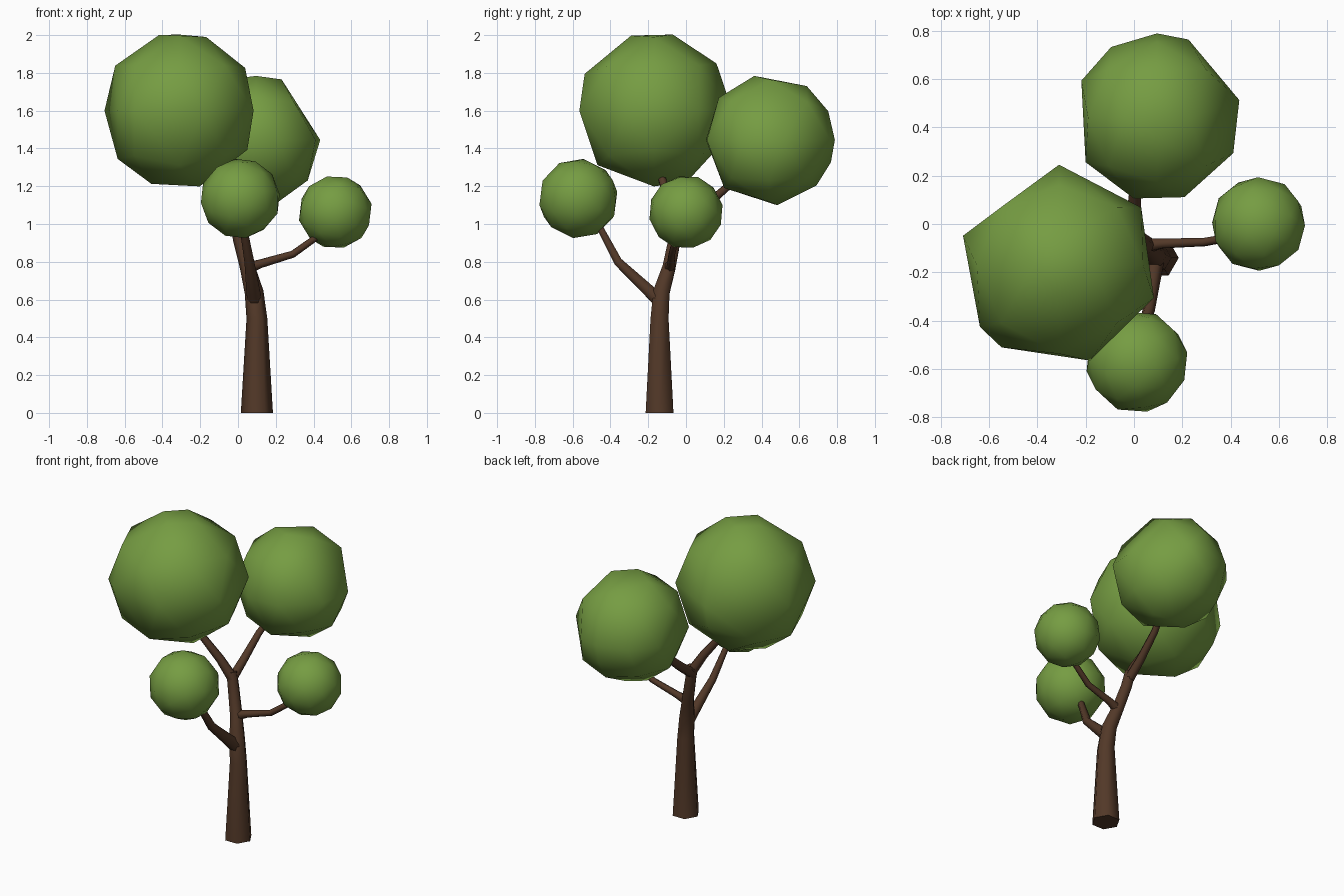
import bpy, bmesh, math
from mathutils import Vector, Euler

if "Cube" in bpy.data.objects:
    bpy.data.objects.remove(bpy.data.objects["Cube"])


def material(name, rgb):
    m = bpy.data.materials.new(name)
    m.diffuse_color = (*rgb, 1)
    m.use_nodes = True
    m.node_tree.nodes["Principled BSDF"].inputs["Base Color"].default_value = m.diffuse_color
    return m


LEAF = material("leaf green", (0.18, 0.335, 0.055))
BARK = material("bark brown", (0.085, 0.040, 0.021))


def finish(bm, name, mat):
    bmesh.ops.recalc_face_normals(bm, faces=bm.faces)
    for f in bm.faces:
        f.smooth = True
    me = bpy.data.meshes.new(name)
    bm.to_mesh(me)
    bm.free()
    me.materials.append(mat)
    ob = bpy.data.objects.new(name, me)
    bpy.context.collection.objects.link(ob)
    return ob


def tube(name, path, sides=6):
    """Tapered limb through (x, y, z, radius) points."""
    bm = bmesh.new()
    pts = [Vector(p[:3]) for p in path]
    rings = []
    for i, p in enumerate(pts):
        a, b = pts[max(i - 1, 0)], pts[min(i + 1, len(pts) - 1)]
        t = (b - a).normalized()
        if i == 0 and p.z == 0:
            t = Vector((0, 0, 1))
        rot = Vector((0, 0, 1)).rotation_difference(t)
        ring = []
        for k in range(sides):
            w = math.tau * k / sides
            ring.append(bm.verts.new(p + rot @ Vector((math.cos(w), math.sin(w), 0)) * path[i][3]))
        rings.append(ring)
    for lo, hi in zip(rings, rings[1:]):
        for k in range(sides):
            n = (k + 1) % sides
            bm.faces.new((lo[k], lo[n], hi[n], hi[k]))
    bm.faces.new(rings[0])
    bm.faces.new(rings[-1])
    ob = finish(bm, name, BARK)
    # keep the cut ends crisp
    bpy.context.view_layer.objects.active = ob
    ob.select_set(True)
    bpy.ops.object.shade_smooth_by_angle(angle=math.radians(65))
    ob.select_set(False)


def crown(name, centre, r, top, front, side):
    """Irregular faceted ball: hull of outline corners (degrees) in three planes."""
    bm = bmesh.new()
    c = Vector(centre)
    dirs = [Vector(s).normalized() for s in
            ((i, j, k) for i in (-1, 1) for j in (-1, 1) for k in (-1, 1))]
    for a in top:
        a = math.radians(a)
        dirs.append(Vector((math.cos(a), math.sin(a), 0)))
    for a in front:
        a = math.radians(a)
        dirs.append(Vector((math.cos(a), 0, math.sin(a))))
    for a in side:
        a = math.radians(a)
        dirs.append(Vector((0, math.cos(a), math.sin(a))))
    for d in dirs:
        bm.verts.new(c + d * r)
    res = bmesh.ops.convex_hull(bm, input=bm.verts[:])
    junk = [v for v in res["geom_interior"] if isinstance(v, bmesh.types.BMVert)]
    if junk:
        bmesh.ops.delete(bm, geom=junk, context='VERTS')
    finish(bm, name, LEAF)


def ball(name, centre, r, turn):
    """Small leaf ball from a turned icosphere."""
    bm = bmesh.new()
    bmesh.ops.create_icosphere(bm, subdivisions=2, radius=r)
    rot = Euler([math.radians(t) for t in turn]).to_matrix()
    for v in bm.verts:
        v.co = rot @ v.co + Vector(centre)
    finish(bm, name, LEAF)


# Trunk and branches
tube("trunk", [(0.10, -0.14, 0, 0.085), (0.10, -0.14, 0.50, 0.055), (0.085, -0.13, 0.64, 0.050),
               (0.05, -0.09, 0.77, 0.040), (0.01, -0.06, 0.92, 0.037), (-0.01, -0.05, 1.02, 0.034)])
tube("left_branch", [(0.0, -0.055, 0.98, 0.033), (-0.07, -0.085, 1.10, 0.027),
                     (-0.18, -0.13, 1.25, 0.022), (-0.22, -0.14, 1.32, 0.020)])
tube("back_branch", [(-0.005, -0.06, 0.97, 0.033), (0.0, 0.06, 1.06, 0.028),
                     (0.01, 0.20, 1.18, 0.023), (0.03, 0.28, 1.25, 0.021)])
tube("front_branch", [(0.09, -0.13, 0.58, 0.040), (0.08, -0.20, 0.65, 0.036),
                      (0.06, -0.36, 0.80, 0.026), (0.03, -0.45, 0.97, 0.020), (0.02, -0.49, 1.03, 0.018)])
tube("right_branch", [(0.05, -0.09, 0.765, 0.032), (0.12, -0.08, 0.79, 0.023),
                      (0.29, -0.075, 0.84, 0.019), (0.43, -0.05, 0.94, 0.017), (0.47, -0.03, 0.98, 0.015)])

# Leaf crowns
crown("large_crown", (-0.31, -0.17, 1.60), 0.415,
      (90, 35, -19, -72, -125, -142, 163),
      (105, 70, 33, -30, 285, 249, 218, 145),
      (107, 76, 37, -20, -65, 224, 152))
crown("back_crown", (0.095, 0.44, 1.445), 0.348,
      (154, 123, 90, 68, 12, -25, -71, 254, 212),
      (67, -38, -70, 113, 145, 215, 250),
      (26, 55, 103, 140, 227, 277, 316, 340))
ball("front_crown", (0.012, -0.57, 1.135), 0.213, (10, 20, 15))
ball("right_crown", (0.515, 0.0, 1.063), 0.197, (20, 8, 40))
